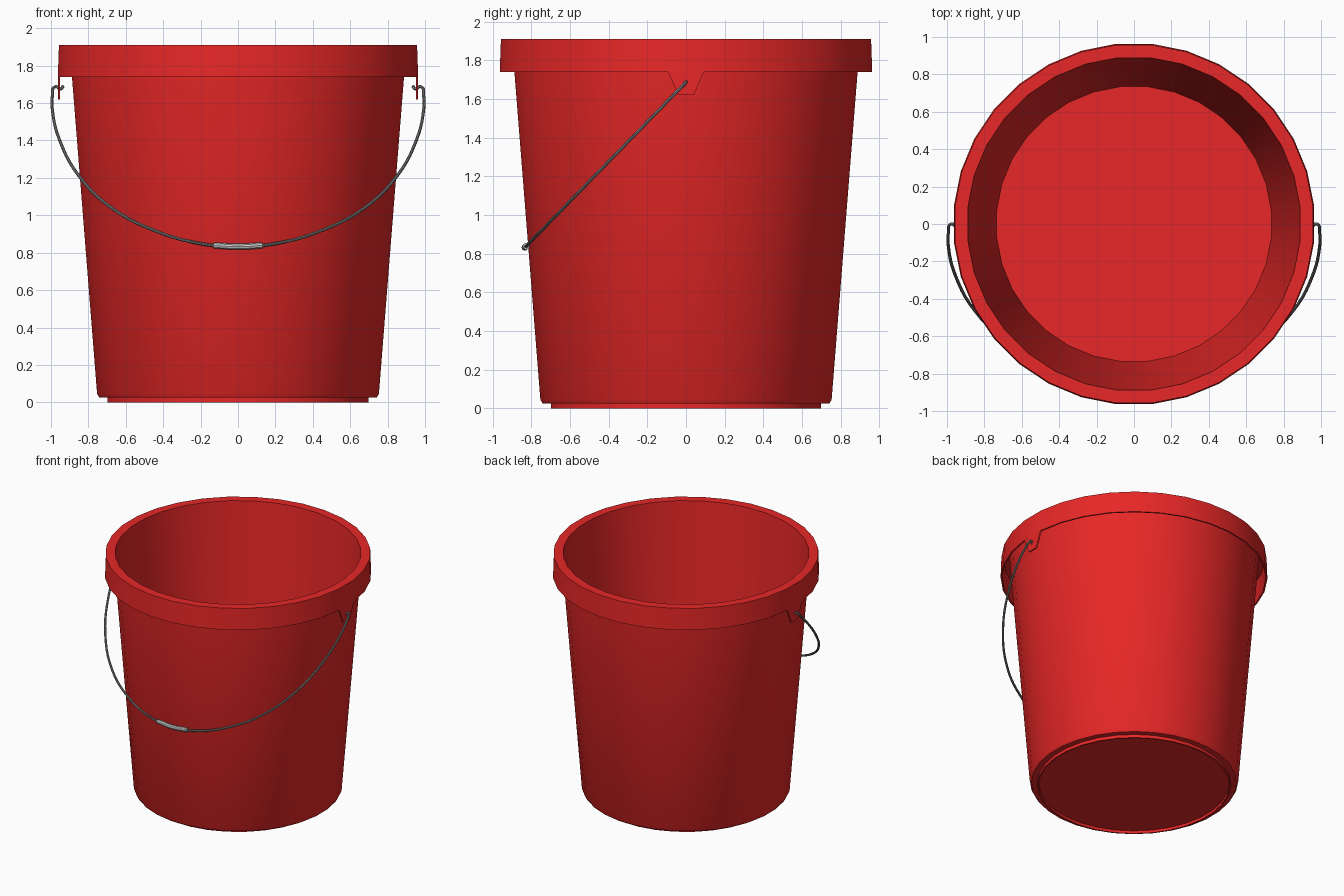
import bpy, bmesh
from math import sin, cos, pi

if "Cube" in bpy.data.objects:
    bpy.data.objects.remove(bpy.data.objects["Cube"])

SIDES = 32


def material(name, color):
    m = bpy.data.materials.new(name)
    m.diffuse_color = color
    m.use_nodes = True
    m.node_tree.nodes["Principled BSDF"].inputs["Base Color"].default_value = m.diffuse_color
    return m


red = material("red_plastic", (0.8, 0.02, 0.02, 1))
dark = material("wire_grey", (0.22, 0.22, 0.22, 1))


def finish(ob, mat=None, angle=0.6):
    if mat:
        ob.data.materials.append(mat)
    bpy.ops.object.select_all(action='DESELECT')
    ob.select_set(True)
    bpy.context.view_layer.objects.active = ob
    if ob.type == 'CURVE':
        bpy.ops.object.convert(target='MESH')
    bpy.ops.object.shade_smooth_by_angle(angle=angle)


def from_bmesh(name, bm, mat):
    bmesh.ops.recalc_face_normals(bm, faces=bm.faces)
    me = bpy.data.meshes.new(name)
    bm.to_mesh(me)
    bm.free()
    ob = bpy.data.objects.new(name, me)
    bpy.context.collection.objects.link(ob)
    finish(ob, mat)
    return ob


def tube(name, pts, radius, mat=None, sides=2):
    cu = bpy.data.curves.new(name, 'CURVE')
    cu.dimensions = '3D'
    cu.bevel_depth = radius
    cu.bevel_resolution = sides
    cu.resolution_u = 5
    cu.use_fill_caps = True
    sp = cu.splines.new('BEZIER')
    sp.bezier_points.add(len(pts) - 1)
    for bp, p in zip(sp.bezier_points, pts):
        bp.co = p
        bp.handle_left_type = bp.handle_right_type = 'AUTO'
    ob = bpy.data.objects.new(name, cu)
    bpy.context.collection.objects.link(ob)
    finish(ob, mat)
    return ob


# Bucket: closed lathe from recessed underside, up the wall, round the skirt, down inside
profile = [(0.69, 0.02), (0.692, 0.0), (0.702, 0.0), (0.702, 0.025), (0.745, 0.025),
           (0.757, 0.045), (0.892, 1.74), (0.903, 1.897), (0.948, 1.897), (0.956, 1.74),
           (0.968, 1.74), (0.962, 1.91), (0.893, 1.91), (0.738, 0.035)]
bm = bmesh.new()
rings = []
for r, z in profile:
    rings.append([bm.verts.new((r * cos(2 * pi * (i + .5) / SIDES),
                                r * sin(2 * pi * (i + .5) / SIDES), z))
                  for i in range(SIDES)])
for a, b in zip(rings, rings[1:]):
    for i in range(SIDES):
        j = (i + 1) % SIDES
        bm.faces.new((a[i], a[j], b[j], b[i]))
bm.faces.new(rings[0])
bm.faces.new(rings[-1])
from_bmesh("bucket_body", bm, red)

# Tapered handle tabs hanging from the skirt
for name, s in (("tab_right", 1), ("tab_left", -1)):
    bm = bmesh.new()
    outline = [(-0.094, 1.745), (0.094, 1.745), (0.04, 1.62), (-0.04, 1.62)]
    f = bm.faces.new([bm.verts.new((s * 0.963, y, z)) for y, z in outline])
    ext = bmesh.ops.extrude_face_region(bm, geom=[f])
    moved = [v for v in ext["geom"] if isinstance(v, bmesh.types.BMVert)]
    bmesh.ops.translate(bm, verts=moved, vec=(-s * 0.012, 0, 0))
    from_bmesh(name, bm, red)

# Wire handle, drawn flat as (x, drop) and swung forward about 45 degrees
PIVOT = 1.687


def swing(x, z):
    return (x, -(PIVOT - z) * 0.975, z)


half = [(0.935, 1.69), (0.95, 1.675), (0.975, 1.688), (0.992, 1.64), (0.992, 1.56),
        (0.955, 1.405), (0.85, 1.21), (0.67, 1.035), (0.45, 0.92), (0.22, 0.852)]
path = half + [(0, 0.832)] + [(-x, z) for x, z in reversed(half)]
tube("handle_wire", [swing(x, z) for x, z in path], 0.0085, dark)

# Grip sleeve at the middle of the wire
tube("handle_grip", [swing(x, z) for x, z in ((-0.13, 0.839), (0, 0.832), (0.13, 0.839))],
     0.017, None, 3)
